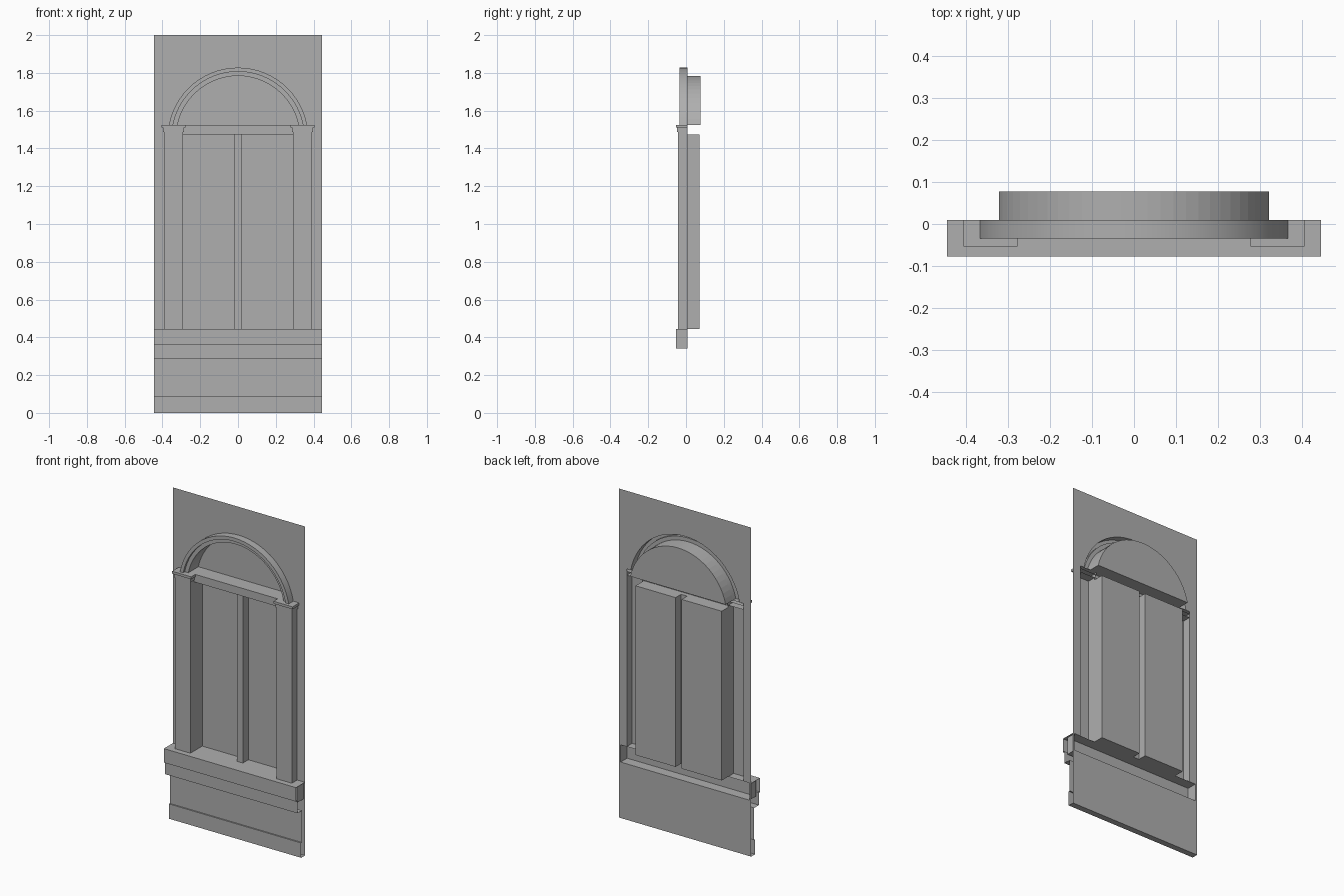
import bpy, math

if "Cube" in bpy.data.objects:
    bpy.data.objects.remove(bpy.data.objects["Cube"])

W = 0.445            # half width of the panel
Y = 0.009            # wall plane
SILL, HEAD, SPRING = 0.445, 1.474, 1.525
GLASS, LUN = 0.071, 0.077
CZ = 1.456           # arch centre height
N = 28               # arch segments

# dark grey stone
grey = bpy.data.materials.new("stone_grey")
grey.diffuse_color = (0.43, 0.43, 0.43, 1)
grey.use_nodes = True
grey.node_tree.nodes["Principled BSDF"].inputs["Base Color"].default_value = grey.diffuse_color


def obj(name, verts, faces, mirror=False):
    me = bpy.data.meshes.new(name)
    me.from_pydata(verts, [], faces)
    me.update()
    me.materials.append(grey)
    o = bpy.data.objects.new(name, me)
    bpy.context.collection.objects.link(o)
    if mirror:
        m = o.modifiers.new("mirror", 'MIRROR')
        m.use_axis[0] = True
        m.merge_threshold = 0.0005
    return o


def strip(name, a, b, mirror=False):
    """Sheet between two matching point rows."""
    n = len(a)
    faces = [(i, n + i, n + i + 1, i + 1) for i in range(n - 1)]
    return obj(name, a + b, faces, mirror)


def strip_x(name, prof, x):
    return strip(name, [(-x, y, z) for y, z in prof], [(x, y, z) for y, z in prof])


def strip_z(name, prof, z0, z1):
    return strip(name, [(x, y, z1) for x, y in prof], [(x, y, z0) for x, y in prof], True)


def open_box(name, x0, x1, y0, y1, z0, z1):
    """Mirrored box without a back."""
    v = [(x, y, z) for z in (z0, z1) for x, y in ((x0, y0), (x1, y0), (x1, y1), (x0, y1))]
    return obj(name, v, [(0, 3, 2, 1), (4, 5, 6, 7), (0, 1, 5, 4), (1, 2, 6, 5), (3, 0, 4, 7)], True)


def arc(r, a_end=None):
    """Points from right springing to left springing (or to the crown)."""
    a0 = math.asin((SPRING - CZ) / r)
    a1 = a_end if a_end else math.pi - a0
    n = N if a_end is None else N // 2
    return [(r * math.cos(a0 + (a1 - a0) * i / n), CZ + r * math.sin(a0 + (a1 - a0) * i / n))
            for i in range(n + 1)]


# wall sheet with the opening cut out (half, mirrored)
half = [(0, 0), (W, 0), (W, 2), (0, 2)]
half += [(max(x, 0), z) for x, z in reversed(arc(0.372, math.pi / 2))]
half += [(0.392, SPRING), (0.392, SILL), (0.433, SILL), (0.433, 0.34), (0, 0.34)]
obj("wall", [(x, Y, z) for x, z in half], [tuple(range(len(half)))], True)

# skirting, dado and sill moulding
strip_x("sill_and_base", [(Y, 0), (-0.028, 0), (-0.028, 0.09), (-0.02, 0.09), (-0.02, 0.285),
                          (-0.065, 0.285), (-0.065, 0.36), (-0.077, 0.36), (-0.077, SILL),
                          (Y, SILL)], W)

# hollow behind the sill
strip_x("sill_recess", [(-0.053, SILL), (-0.053, 0.34), (Y, 0.34)], 0.433)
strip_z("sill_recess_end", [(0.433, -0.053), (0.433, Y)], 0.34, SILL)

# window panes with centre mullion, floor and ceiling
strip_z("window", [(0, 0.018), (0.02, 0.018), (0.02, GLASS), (0.29, GLASS), (0.29, Y)], SILL, HEAD)
plan = [(0, Y), (0.29, Y), (0.29, GLASS), (0.02, GLASS), (0.02, 0.018), (0, 0.018)]
obj("window_floor", [(x, y, SILL) for x, y in plan], [(0, 1, 2, 3, 4, 5)], True)
obj("window_ceiling", [(x, y, HEAD) for x, y in plan], [(5, 4, 3, 2, 1, 0)], True)

# pilasters and capitals
strip_z("pilaster", [(0.29, Y), (0.29, -0.043), (0.392, -0.043), (0.392, Y)], SILL, 1.51)
open_box("capital_neck", 0.285, 0.396, -0.047, Y, 1.487, 1.51)
open_box("capital_top", 0.277, 0.405, -0.054, Y, 1.51, SPRING)

# lintel and lunette floor
strip_x("lintel", [(Y, HEAD), (-0.009, HEAD), (-0.009, 1.503), (-0.015, 1.503),
                   (-0.015, SPRING), (Y, SPRING)], 0.29)
strip_x("lunette_floor", [(Y, SPRING), (LUN, SPRING)], 0.3207)


# arch moulding and lunette recess
def sweep(name, prof):
    rows = [[(x, y, z) for x, z in arc(r)] for r, y in prof]
    n = N + 1
    faces = [(k * n + i, k * n + i + 1, k * n + n + i + 1, k * n + n + i)
             for k in range(len(rows) - 1) for i in range(N)]
    return obj(name, sum(rows, []), faces)


arch = sweep("arch_moulding", [(0.372, Y), (0.372, -0.035), (0.351, -0.035),
                               (0.351, -0.02), (0.328, -0.02), (0.328, Y)])
sweep("lunette_reveal", [(0.328, Y), (0.328, LUN)])
obj("lunette_back", [(x, LUN, z) for x, z in arc(0.328)], [tuple(range(N + 1))])

# smooth along the moulding curve, sharp at its corners
bpy.context.view_layer.objects.active = arch
arch.select_set(True)
bpy.ops.object.shade_smooth_by_angle(angle=math.radians(30))
arch.select_set(False)
